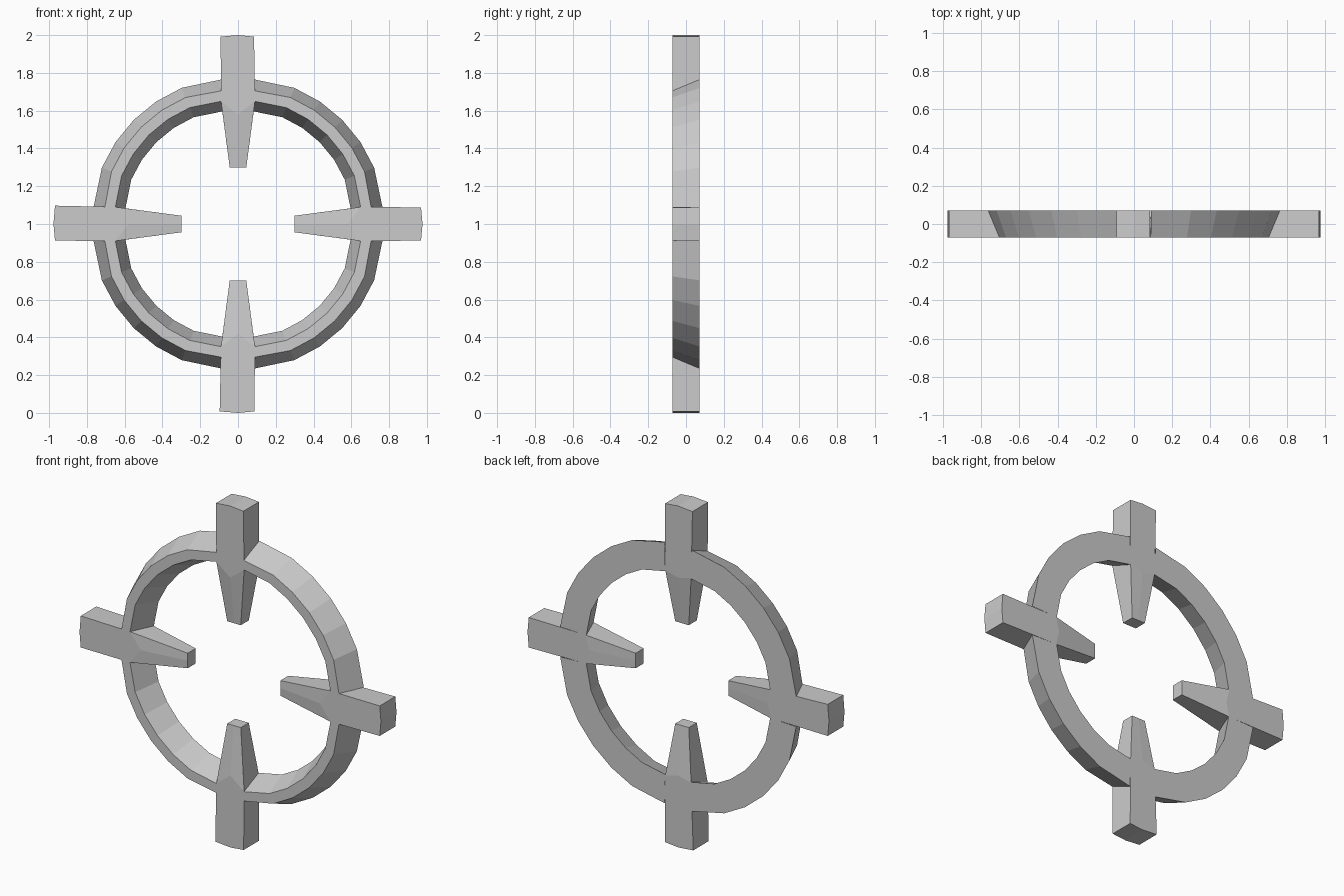
import bpy
from math import sin, cos, radians
from mathutils import Matrix, Vector

if "Cube" in bpy.data.objects:
    bpy.data.objects.remove(bpy.data.objects["Cube"])

D = 0.072   # half depth of the ring
HUB = Vector((0, 0, 1))


def make_object(name, verts, faces):
    mesh = bpy.data.meshes.new(name)
    mesh.from_pydata(verts, [], faces)
    mesh.update()
    obj = bpy.data.objects.new(name, mesh)
    bpy.context.collection.objects.link(obj)
    return obj


def ring_arc(name, turn):
    """Quarter of the ring: bevelled section, wide at the back, narrow in front."""
    rot = Matrix.Rotation(radians(turn), 3, 'Y')
    # (radius at mid arc, height where it meets the spoke, spoke half width there, y)
    section = [(0.780, 0.765, 0.088, D), (0.725, 0.705, 0.088, -D),
               (0.667, 0.650, 0.088, -D), (0.612, 0.596, 0.083, D)]
    angles = [22.5, 33.75, 45, 56.25, 67.5]
    rows = [[Vector((w, y, h)) for r, h, w, y in section]]
    for a in map(radians, angles):
        rows.append([Vector((r * sin(a), y, r * cos(a))) for r, h, w, y in section])
    rows.append([Vector((h, y, w)) for r, h, w, y in section])
    verts = [rot @ p + HUB for row in rows for p in row]
    faces = []
    for i in range(len(rows) - 1):
        for j in range(4):
            k = (j + 1) % 4
            faces.append((4*i + j, 4*i + k, 4*i + 4 + k, 4*i + 4 + j))
    return make_object(name, verts, faces)


def spoke(name, turn, reach, left, right):
    """Spoke pointing up before turning: square outer bar, tapered inner prong."""
    rot = Matrix.Rotation(radians(turn), 3, 'Y')
    verts = []
    for s, shoulder, w in ((-1, 0.65, 0.09), (1, 0.60, 0.0836)):
        verts += [(left, s*D, reach - 0.008), (0, s*D, reach), (right, s*D, reach - 0.008),
                  (-w, s*D, shoulder), (0, s*D, 0.58), (w, s*D, shoulder),
                  (-0.044, s*0.037, 0.3), (0, s*0.037, 0.3), (0.044, s*0.037, 0.3)]
    front = [(0, 3, 4, 1), (1, 4, 5, 2), (3, 6, 7, 4), (4, 7, 8, 5)]
    faces = front + [tuple(i + 9 for i in reversed(f)) for f in front]
    # outline walls between front and back
    loop = [0, 1, 2, 5, 8, 7, 6, 3]
    for i, a in enumerate(loop):
        b = loop[(i + 1) % 8]
        faces.append((a, b, b + 9, a + 9))
    return make_object(name, [rot @ Vector(v) + HUB for v in verts], faces)


# Ring quarters
for i, side in enumerate(("upper_right", "lower_right", "lower_left", "upper_left")):
    ring_arc("ring_" + side, 90 * i)

# Four spokes
spoke("spoke_top", 0, 1.0, -0.092, 0.085)
spoke("spoke_right", 90, 0.977, -0.088, 0.088)
spoke("spoke_bottom", 180, 1.0, -0.087, 0.097)
spoke("spoke_left", 270, 0.977, -0.088, 0.097)
